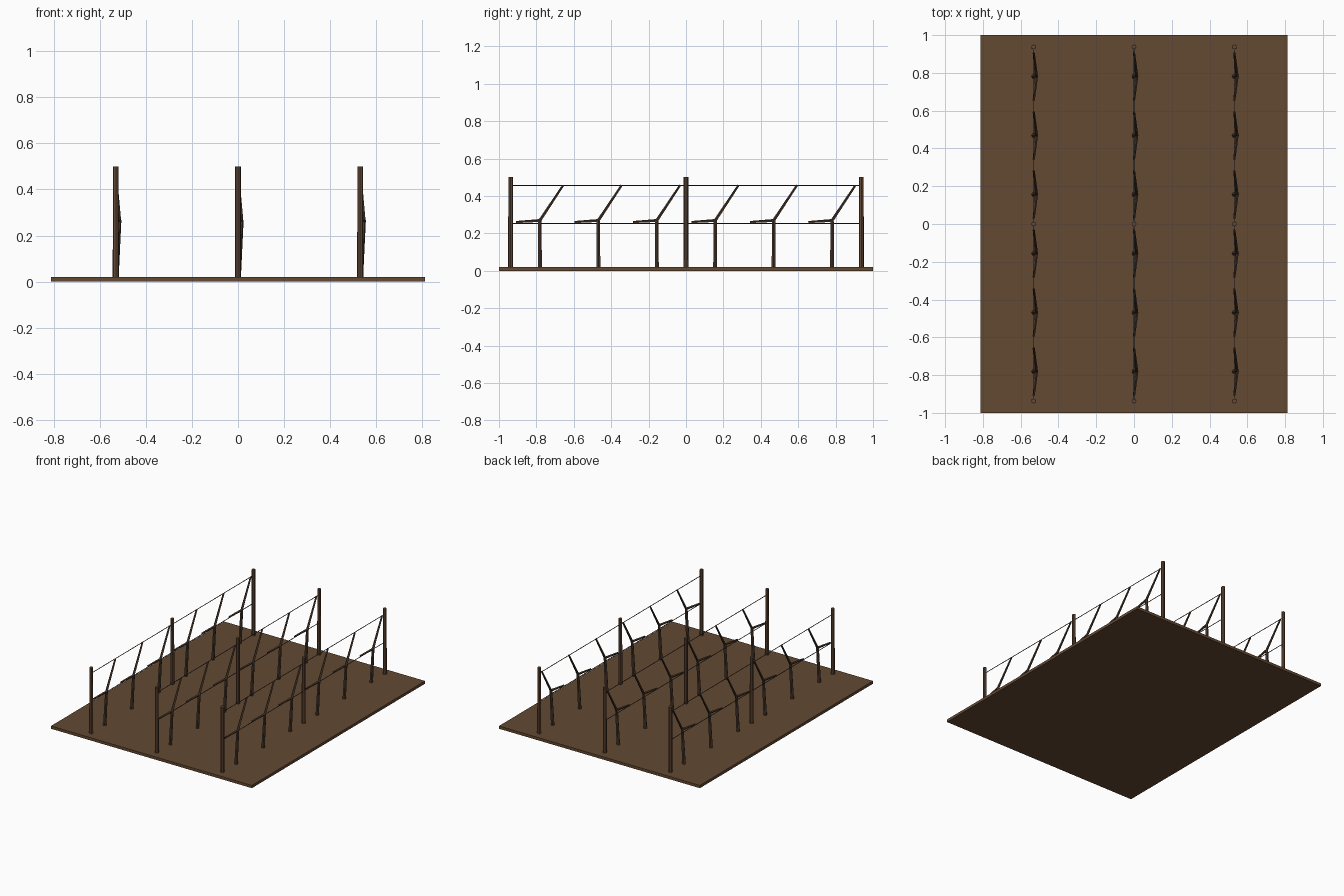
import bpy
from mathutils import Vector

if "Cube" in bpy.data.objects:
    bpy.data.objects.remove(bpy.data.objects["Cube"])


def material(name, rgb):
    m = bpy.data.materials.new(name)
    m.diffuse_color = (*rgb, 1)
    m.use_nodes = True
    m.node_tree.nodes["Principled BSDF"].inputs["Base Color"].default_value = m.diffuse_color
    return m


SOIL = material("soil", (0.125, 0.066, 0.032))
WOOD = material("post_wood", (0.125, 0.066, 0.035))
BARK = material("bark", (0.075, 0.045, 0.028))
WIRE = material("wire_metal", (0.06, 0.06, 0.055))


def rod(name, a, b, r1, r2, sides, mat):
    """Tapered rod from point a to point b."""
    a, b = Vector(a), Vector(b)
    d = b - a
    bpy.ops.mesh.primitive_cone_add(vertices=sides, radius1=r1, radius2=r2,
                                    depth=d.length, location=(a + b) / 2)
    ob = bpy.context.object
    ob.name = name
    ob.rotation_euler = d.to_track_quat('Z', 'Y').to_euler()
    ob.data.materials.append(mat)
    return ob


# Ground slab
bpy.ops.mesh.primitive_cube_add(size=1, location=(0, 0, 0.01))
slab = bpy.context.object
slab.name = "ground_slab"
slab.scale = (1.625, 2, 0.02)
slab.data.materials.append(SOIL)

POST_Y = 0.9375
VINE_STEP = 0.3125
LOW, HIGH = 0.253, 0.457

for x in (-0.531, 0, 0.531):
    # Trellis posts
    for y in (-POST_Y, 0, POST_Y):
        rod("trellis_post", (x, y, 0.015), (x, y, 0.5), 0.0133, 0.0125, 8, WOOD)
    # Two horizontal wires
    for z in (LOW, HIGH):
        rod("trellis_wire", (x, -POST_Y, z), (x, POST_Y, z), 0.0025, 0.0025, 6, WIRE)
    # Vines: leaning trunk with one low arm and one rising arm
    for i in range(6):
        y = (i - 2.5) * VINE_STEP
        fork = (x + 0.0145, y, 0.268)
        rod("vine_trunk", (x, y, 0.015), fork, 0.0125, 0.010, 6, BARK)
        rod("vine_low_arm", fork, (x, y - 0.127, 0.26), 0.0085, 0.006, 5, BARK)
        rod("vine_rising_arm", fork, (x, y + 0.125, HIGH), 0.0085, 0.006, 5, BARK)
